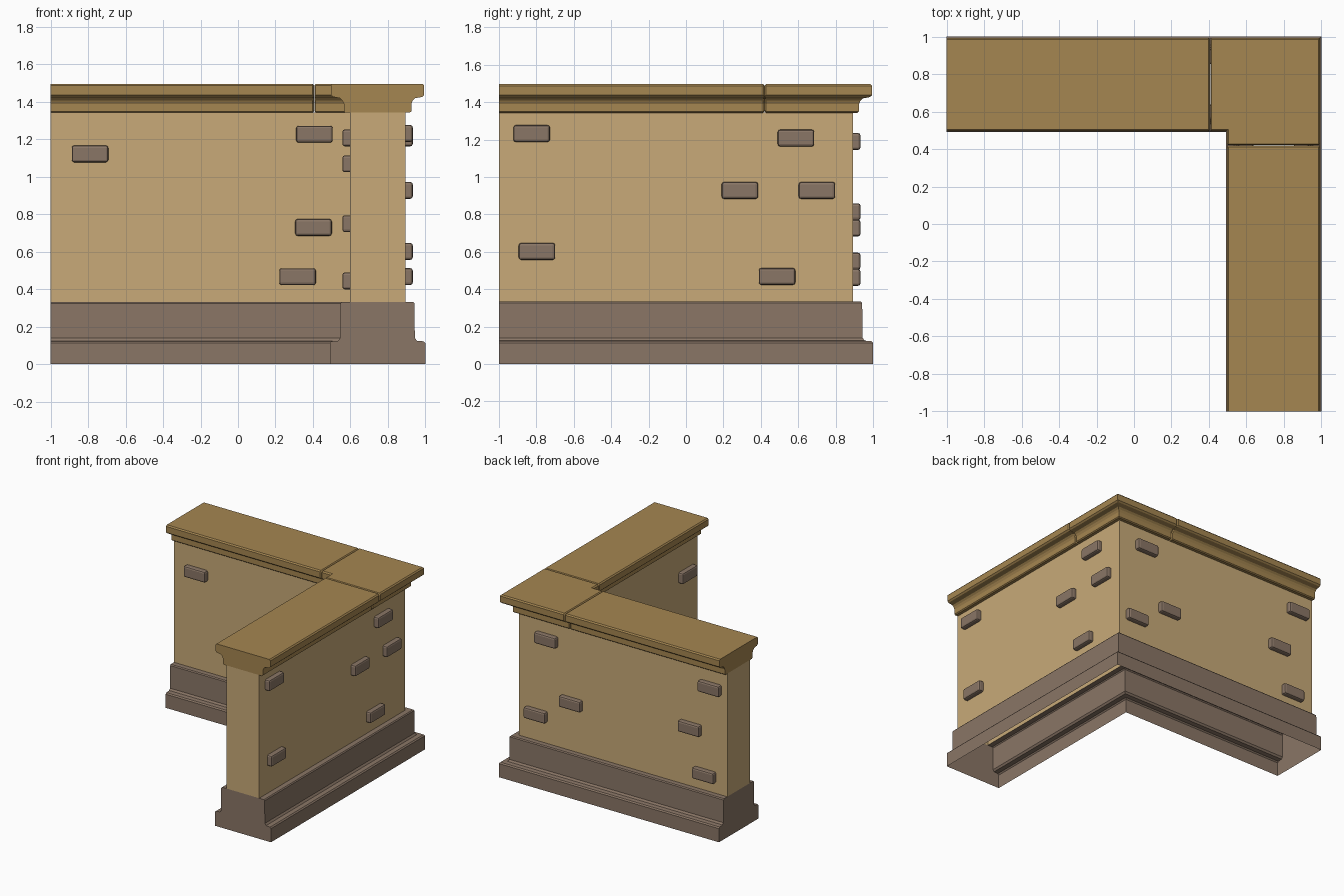
import bpy
import bmesh
from mathutils import Matrix, Vector

cube = bpy.data.objects.get("Cube")
if cube:
    bpy.data.objects.remove(cube, do_unlink=True)

MID = 0.745      # centre line of both wall legs
END = -1.0       # free end of both wall legs
WALL = 0.148     # half thickness of the plaster wall


def material(name, color):
    mat = bpy.data.materials.new(name)
    mat.use_nodes = True
    mat.diffuse_color = (*color, 1)
    bsdf = next(n for n in mat.node_tree.nodes if n.type == "BSDF_PRINCIPLED")
    bsdf.inputs["Base Color"].default_value = (*color, 1)
    bsdf.inputs["Roughness"].default_value = 0.9
    return mat


plaster = material("sand plaster", (0.578, 0.402, 0.188))
stone = material("brown stone", (0.254, 0.181, 0.133))
coping = material("ochre coping", (0.376, 0.238, 0.082))


def finish(name, bm, mat):
    bmesh.ops.recalc_face_normals(bm, faces=bm.faces[:])
    mesh = bpy.data.meshes.new(name)
    bm.to_mesh(mesh)
    bm.free()
    mesh.materials.append(mat)
    obj = bpy.data.objects.new(name, mesh)
    bpy.context.collection.objects.link(obj)
    return obj


# Stations place a cross-section point (offset, height) along the L-shaped path
def back_leg(x):
    return lambda d, z: (x, MID + d, z)


def corner(d, z):
    return (MID + d, MID + d, z)


def right_leg(y):
    return lambda d, z: (MID + d, y, z)


def shrunk(station):
    # Slightly smaller section, used for the chamfer at a joint
    return lambda d, z: station(d * 0.97, 1.42 + (z - 1.42) * 0.9)


def sweep(name, half, stations, mat, closed=False):
    """Mirror a half profile and carry it through the stations."""
    ring = [(-d, z) for d, z in half] + [(d, z) for d, z in reversed(half)]
    bm = bmesh.new()
    rows = [[bm.verts.new(st(d, z)) for d, z in ring] for st in stations]
    count = len(ring)
    for a, b in zip(rows, rows[1:]):
        for i in range(count):
            j = (i + 1) % count
            open_side = i in (len(half) - 1, count - 1)
            if closed or not open_side:
                bm.faces.new((a[i], a[j], b[j], b[i]))
    bm.faces.new(rows[0])
    bm.faces.new(rows[-1])
    return finish(name, bm, mat)


# Hollow stone plinth and plaster wall
whole = [back_leg(END), corner, right_leg(END)]
plinth_profile = [(0.255, 0), (0.255, 0.112), (0.246, 0.122), (0.21, 0.125),
                  (0.199, 0.14), (0.197, 0.325), (0.19, 0.333), (WALL, 0.333)]
sweep("plinth", plinth_profile, whole, stone)
sweep("wall", [(WALL, 0.333), (WALL, 1.344)], whole, plaster)

# Moulded coping in three pieces with chamfered joints
cap = [(0.172, 1.343), (0.18, 1.35), (0.18, 1.39), (0.188, 1.408),
       (0.2, 1.42), (0.238, 1.427), (0.249, 1.437), (0.249, 1.487),
       (0.24, 1.497)]
CH = 0.008
JX, JY = 0.407, 0.42
sweep("back_coping", cap,
      [back_leg(END), back_leg(JX - CH), shrunk(back_leg(JX - 0.001))],
      coping, True)
sweep("corner_coping", cap,
      [shrunk(back_leg(JX + 0.001)), back_leg(JX + CH), corner,
       right_leg(JY + CH), shrunk(right_leg(JY + 0.001))], coping, True)
sweep("right_coping", cap,
      [shrunk(right_leg(JY - 0.001)), right_leg(JY - CH), right_leg(END)],
      coping, True)


# Exposed bricks: each face lists (position along the wall, height)
def brick(name, center, along_x):
    size = (0.195, 0.08, 0.09) if along_x else (0.08, 0.195, 0.09)
    bm = bmesh.new()
    bmesh.ops.create_cube(bm, size=1.0)
    bmesh.ops.transform(bm, verts=bm.verts[:],
                        matrix=Matrix.Diagonal((*size, 1)))
    bmesh.ops.translate(bm, verts=bm.verts[:], vec=Vector(center))
    obj = finish(name, bm, stone)
    bevel = obj.modifiers.new("worn edges", "BEVEL")
    bevel.width = 0.013
    bevel.segments = 2


outer_right = [(-0.825, 1.232), (0.588, 1.208), (0.288, 0.928),
               (0.7, 0.928), (-0.797, 0.602), (0.487, 0.468)]
outer_back = [(0.635, 1.19), (-0.85, 1.19), (0.73, 0.55),
              (0.41, 0.727), (-0.67, 0.814), (-0.8, 0.463)]
inner_front = [(-0.79, 1.123), (0.408, 1.228), (0.403, 0.73), (0.318, 0.467)]
inner_left = [(-0.855, 1.07), (0.4, 1.208), (0.4, 0.75), (0.32, 0.445)]

for label, spots, side, along_x in (("outer_right", outer_right, 1, False),
                                    ("outer_back", outer_back, 1, True),
                                    ("inner_front", inner_front, -1, True),
                                    ("inner_left", inner_left, -1, False)):
    depth = MID + side * WALL
    for i, (pos, z) in enumerate(spots, 1):
        center = (pos, depth, z) if along_x else (depth, pos, z)
        brick(f"{label}_brick_{i}", center, along_x)
